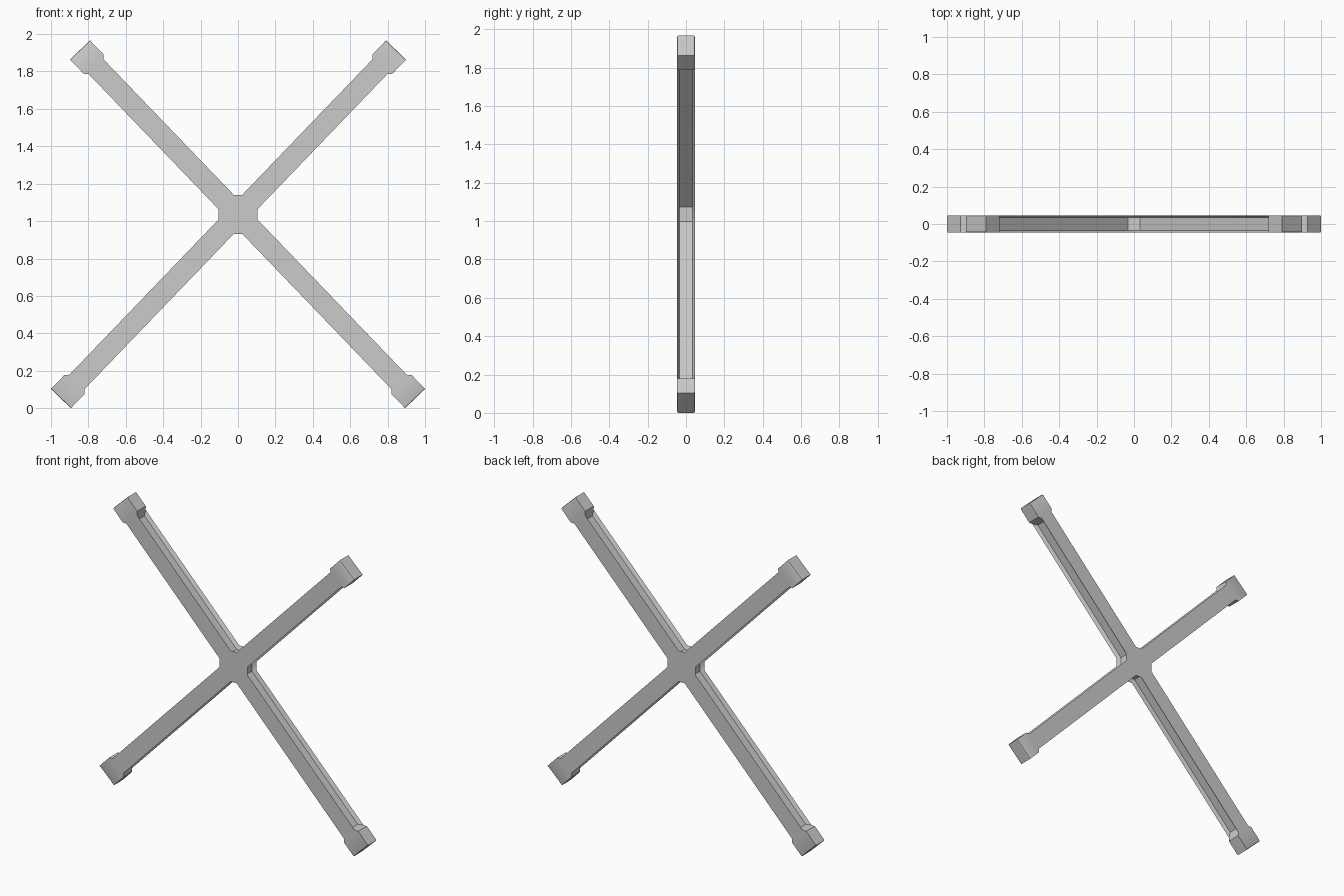
import bpy, bmesh

if "Cube" in bpy.data.objects:
    bpy.data.objects.remove(bpy.data.objects["Cube"])

CX, CZ = 0.693, 0.721          # arm direction (upper right arm)
CENTRE_Z = 1.036
L_UP, L_DOWN = 1.219, 1.366    # arm lengths above and below the hub
BLOCK_W, ARM_W = 0.074, 0.056  # half widths of end block and arm
BLOCK_L = 0.105
HUB = 0.104                    # distance to the flats between arms
INSET = 0.025                  # depth of the side channels
Y_OUT, Y_IN = 0.046, 0.034


def arm_points(length, inset):
    """Half outlines of the upper right arm, counter-clockwise."""
    w, c = ARM_W - inset, HUB - inset
    step = length - BLOCK_L - (BLOCK_W - w)   # 45 degree step into the block
    lower = [((c - CZ * w) / CX, w), (step, w),
             (length - BLOCK_L, BLOCK_W), (length, BLOCK_W)]
    upper = [((c - CX * w) / CZ, w), (step, w),
             (length - BLOCK_L, BLOCK_W), (length, BLOCK_W)]
    pts = [(CX * s + CZ * t, CZ * s - CX * t) for s, t in lower]
    pts += [(CX * s - CZ * t, CZ * s + CX * t) for s, t in reversed(upper)]
    return pts


def outline(inset):
    """Whole cross outline, arms mirrored around the hub."""
    result = []
    for sx, sz, length in ((1, 1, L_UP), (-1, 1, L_UP),
                           (-1, -1, L_DOWN), (1, -1, L_DOWN)):
        pts = [(sx * x, sz * z) for x, z in arm_points(length, inset)]
        result += pts if sx * sz > 0 else pts[::-1]
    return result


bm = bmesh.new()

# Rings through the depth: full outline at the faces, inset channel between
rings = []
for y, inset in ((-Y_OUT, 0), (-Y_IN, INSET), (Y_IN, INSET), (Y_OUT, 0)):
    rings.append([bm.verts.new((x, y, z + CENTRE_Z)) for x, z in outline(inset)])
n = len(rings[0])
for a, b in zip(rings, rings[1:]):
    for i in range(n):
        j = (i + 1) % n
        bm.faces.new((a[i], a[j], b[j], b[i]))

# Front and back: one strip per arm plus the hub
for ring in (rings[0], rings[-1]):
    for k in range(0, n, 8):
        for i in range(3):
            bm.faces.new((ring[k + i], ring[k + i + 1],
                          ring[k + 6 - i], ring[k + 7 - i]))
    bm.faces.new([ring[k + i] for k in range(0, n, 8) for i in (0, 7)])

# Softened edges at the arm tips
tips = [bm.edges.get((r[k + 3], r[k + 4]))
        for r in (rings[0], rings[-1]) for k in range(0, n, 8)]
bmesh.ops.bevel(bm, geom=tips, offset=0.007, segments=2, profile=0.5,
                affect='EDGES')
bmesh.ops.recalc_face_normals(bm, faces=bm.faces)

mesh = bpy.data.meshes.new("cross_brace")
bm.to_mesh(mesh)
bm.free()
brace = bpy.data.objects.new("cross_brace", mesh)
bpy.context.collection.objects.link(brace)
bpy.context.view_layer.objects.active = brace
brace.select_set(True)
bpy.ops.object.shade_smooth_by_angle()
